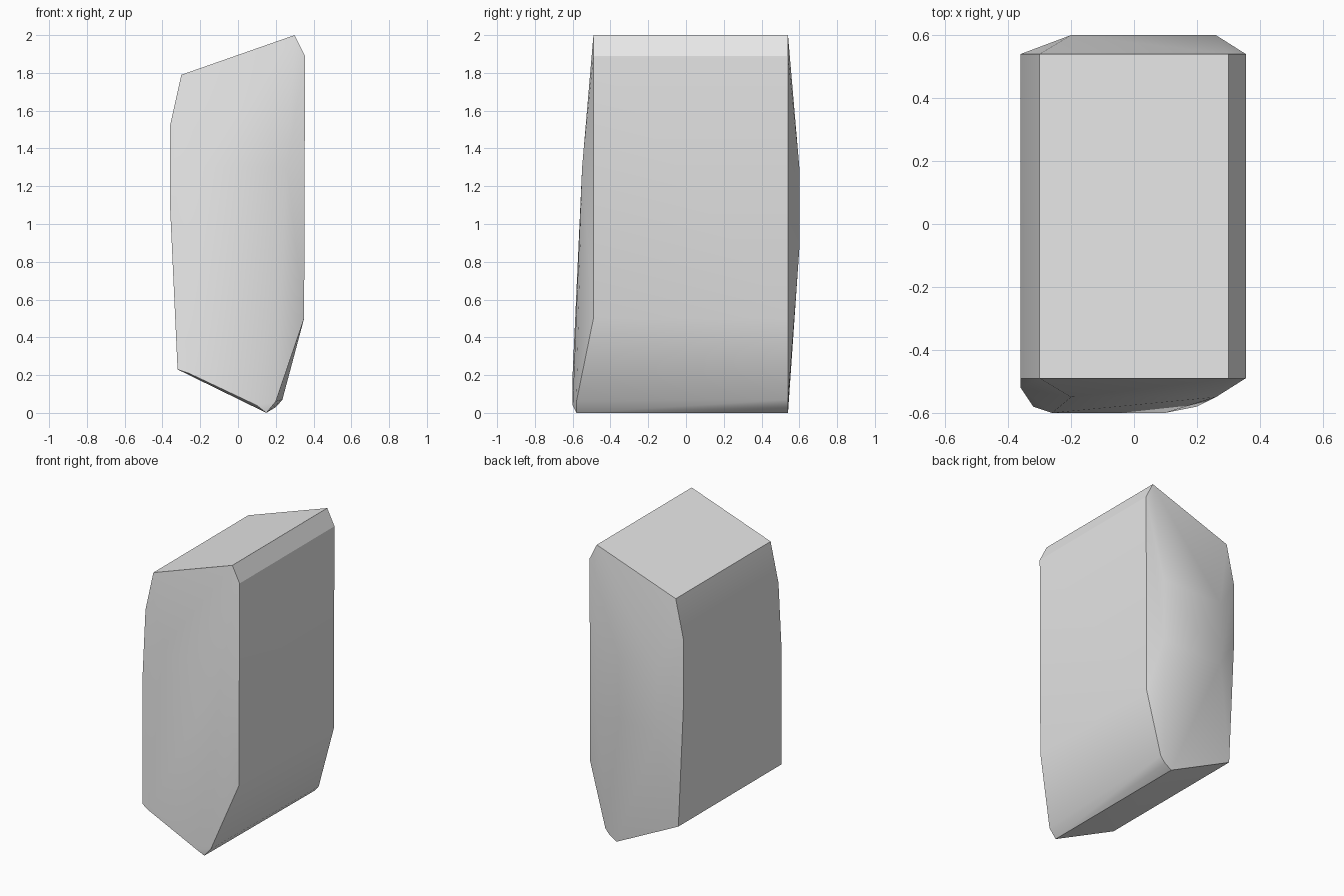
import bpy
import bmesh
from math import radians

cube = bpy.data.objects.get("Cube")
if cube:
    bpy.data.objects.remove(cube, do_unlink=True)

# Single stone colour
stone = bpy.data.materials.new("light_grey_stone")
stone.use_nodes = True
grey = (0.8, 0.8, 0.8, 1)
stone.diffuse_color = grey
stone.node_tree.nodes["Principled BSDF"].inputs["Base Color"].default_value = grey

# Slanted upper outline, shared by the front and the back
upper = [(-0.36, 1.52), (-0.3, 1.79), (0.3, 2.0), (0.355, 1.89), (0.35, 0.5)]

# Lower outlines: the front leans forward, the back stays upright
back_lower = [(0.235, 0.07), (0.2, 0.03), (0.15, 0), (-0.32, 0.23), (-0.36, 1.1)]
front_lower = [(0.2, 0.06), (0.15, 0), (-0.32, 0.23)]

# Bulges on the two end faces
back_bulge = [(-0.2, 1.3), (0.26, 1.3), (0.26, 0.87), (-0.2, 0.87)]
front_bulge = [(-0.2, 1.3), (0.26, 1.3)]
front_foot = [(0.1, 0.04), (-0.26, 0.21)]

# Each outline sits at its own depth
layers = [
    (0.54, upper + back_lower),
    (0.6, back_bulge),
    (-0.49, upper),
    (-0.52, [(-0.36, 1.1)]),
    (-0.55, front_bulge),
    (-0.58, front_lower),
    (-0.6, front_foot),
]

# Wrap the outlines into one faceted block
bm = bmesh.new()
for y, outline in layers:
    for x, z in outline:
        bm.verts.new((x, y, z))
hull = bmesh.ops.convex_hull(bm, input=bm.verts[:])
loose = {v for v in hull["geom_interior"] + hull["geom_unused"]
         if isinstance(v, bmesh.types.BMVert)}
bmesh.ops.delete(bm, geom=list(loose), context="VERTS")
bmesh.ops.dissolve_limit(bm, angle_limit=radians(0.5),
                         verts=bm.verts[:], edges=bm.edges[:])
bmesh.ops.recalc_face_normals(bm, faces=bm.faces[:])

mesh = bpy.data.meshes.new("stone_block")
bm.to_mesh(mesh)
bm.free()
mesh.materials.append(stone)
block = bpy.data.objects.new("stone_block", mesh)
bpy.context.collection.objects.link(block)

# Soft shading across shallow facets, crisp outer edges
bpy.ops.object.select_all(action="DESELECT")
block.select_set(True)
bpy.context.view_layer.objects.active = block
bpy.ops.object.shade_smooth_by_angle(angle=radians(25))
